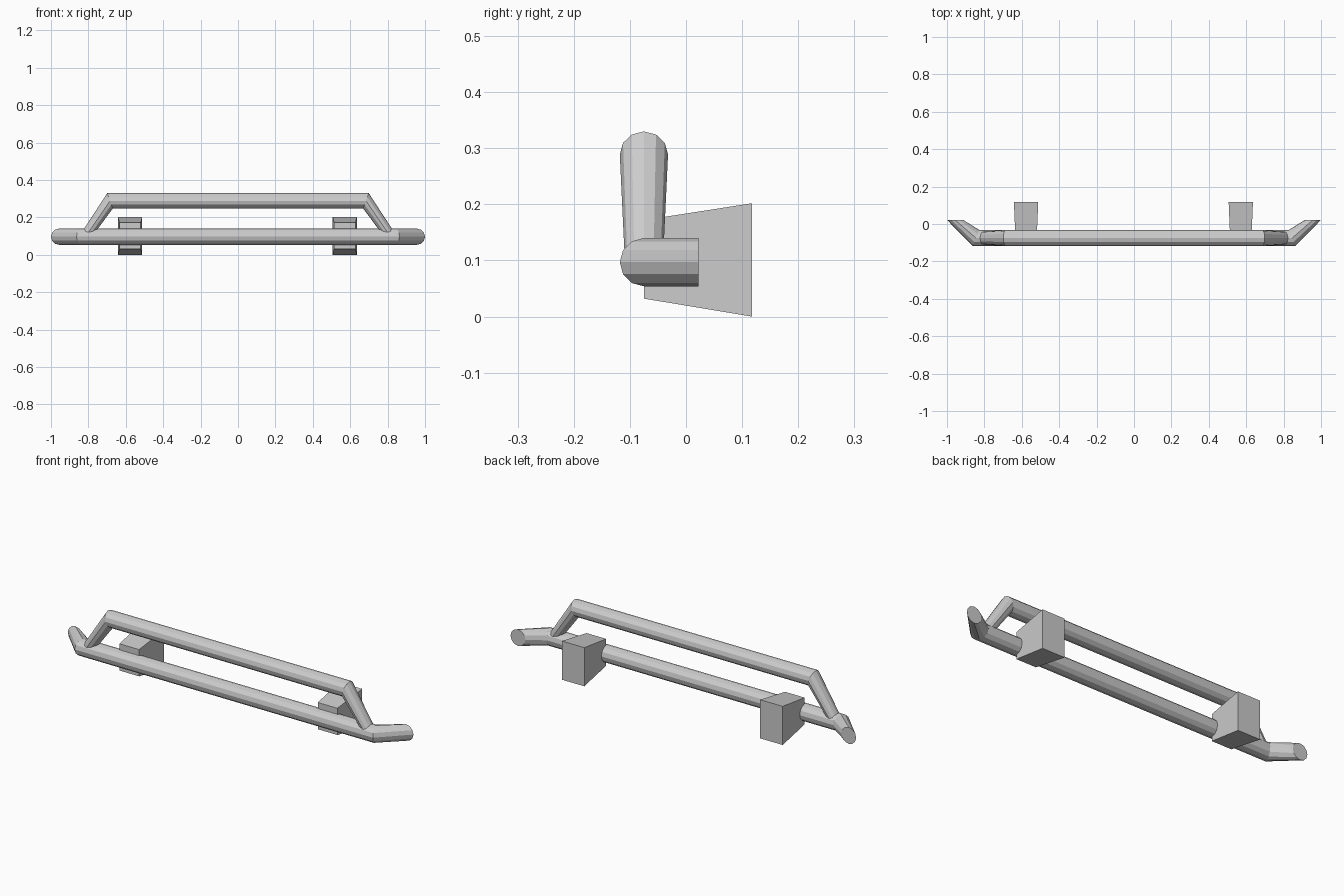
import bpy, bmesh
from math import cos, sin, pi
from mathutils import Vector

if "Cube" in bpy.data.objects:
    bpy.data.objects.remove(bpy.data.objects["Cube"])

R = 0.043      # tube radius
SIDES = 12
BAR_Y = -0.075


def finish(bm, name):
    bmesh.ops.recalc_face_normals(bm, faces=bm.faces)
    mesh = bpy.data.meshes.new(name)
    bm.to_mesh(mesh)
    bm.free()
    obj = bpy.data.objects.new(name, mesh)
    bpy.context.collection.objects.link(obj)
    return obj


def mirrored(half):
    """Complete a list of (centre, u, v) rings on +x with its mirror on -x."""
    flip = lambda p: (-p[0], p[1], p[2])
    # rings mirror as position and axes together, so vertices stay aligned
    return [tuple(flip(p) for p in ring) for ring in reversed(half)] + half


def tube(name, rings):
    """Flat-sided capped tube lofted through elliptical rings."""
    bm = bmesh.new()
    loops = []
    for c, u, v in rings:
        c, u, v = Vector(c), Vector(u), Vector(v)
        loops.append([bm.verts.new(c + u * cos(2 * pi * i / SIDES) + v * sin(2 * pi * i / SIDES))
                      for i in range(SIDES)])
    for a, b in zip(loops, loops[1:]):
        for i in range(SIDES):
            j = (i + 1) % SIDES
            bm.faces.new((a[i], a[j], b[j], b[i]))
    bm.faces.new(loops[0])
    bm.faces.new(loops[-1])
    return finish(bm, name)


# Lower bar: mitred bends, then ends swept back and cut square to y.
# The u axis runs across the bar (front side negative y), v runs up.
tube("lower_bar", mirrored([
    ((0.845, BAR_Y, 0.097), (0.018, -R, 0), (0, 0, R)),
    ((0.957, 0.022, 0.097), (R, 0, 0), (0, 0, R)),
]))

# Upper hoop: straight top with slanted, tapering legs landing on the lower bar
tube("upper_hoop", mirrored([
    ((0.684, BAR_Y, 0.289), (0, -R, 0), (0.015, 0, 0.041)),
    ((0.800, BAR_Y, 0.120), (0, -0.035, 0), (0.036, 0, 0)),
]))

# Mounting brackets: wedges that widen toward the back
for side, cx in (("left", -0.577), ("right", 0.571)):
    bm = bmesh.new()
    bmesh.ops.create_cube(bm, size=1)
    for v in bm.verts:
        back = v.co.y > 0
        half_width = 0.065 if back else 0.057
        low, high = (0.0, 0.202) if back else (0.032, 0.172)
        v.co = (cx + (half_width if v.co.x > 0 else -half_width),
                0.118 if back else BAR_Y,
                high if v.co.z > 0 else low)
    finish(bm, side + "_bracket")
